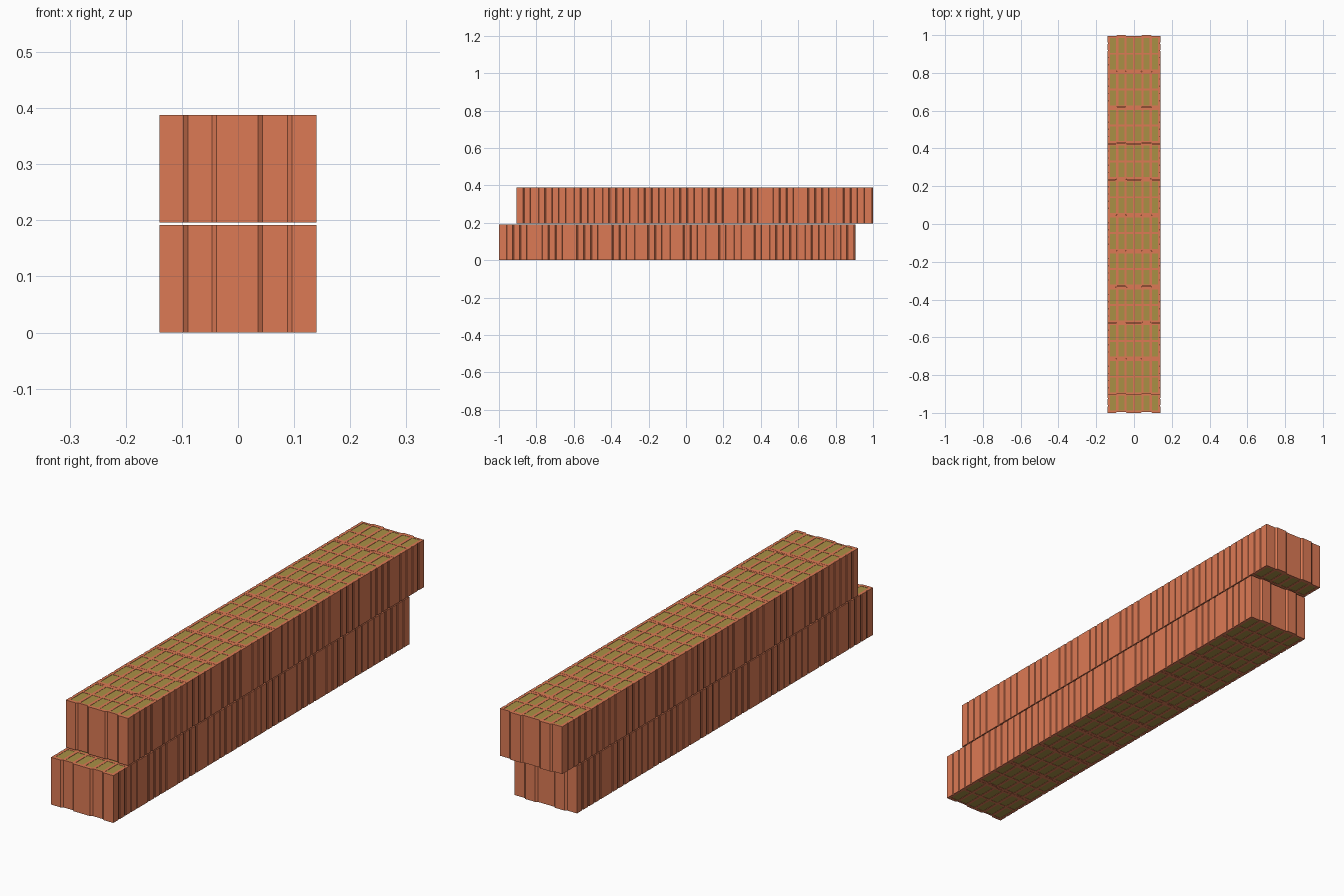
import bpy

if "Cube" in bpy.data.objects:
    bpy.data.objects.remove(bpy.data.objects["Cube"])

PITCH, BODY, W, H = 0.19, 0.189, 0.14, 0.192   # brick spacing, length, half width, height
KEY = 0.006                                    # depth of tongue and groove


def material(name, rgb):
    m = bpy.data.materials.new(name)
    m.diffuse_color = (*rgb, 1)
    m.use_nodes = True
    m.node_tree.nodes["Principled BSDF"].inputs["Base Color"].default_value = m.diffuse_color
    return m


clay = material("clay", (0.72, 0.195, 0.09))
wool = material("insulation", (0.40, 0.28, 0.06))


def rect(x0, y0, x1, y1):
    return [(x0, y0), (x1, y0), (x1, y1), (x0, y1)]


def prism(name, loops, height):
    """Extruded flat shape; inner loops become through holes."""
    c = bpy.data.curves.new(name, 'CURVE')
    c.dimensions, c.fill_mode, c.extrude = '2D', 'BOTH', height / 2
    for pts in loops:
        s = c.splines.new('POLY')
        s.points.add(len(pts) - 1)
        for p, (x, y) in zip(s.points, pts):
            p.co = (x, y, 0, 1)
        s.use_cyclic_u = True
    tmp = bpy.data.objects.new(name, c)
    bpy.context.collection.objects.link(tmp)
    mesh = bpy.data.meshes.new_from_object(
        tmp.evaluated_get(bpy.context.evaluated_depsgraph_get()))
    bpy.data.objects.remove(tmp)
    mesh.shade_flat()
    return mesh


def course(name, mesh, mat, y, z):
    mesh.materials.clear()
    mesh.materials.append(mat)
    ob = bpy.data.objects.new(name, mesh)
    ob.location = (0, y, z + H / 2)
    bpy.context.collection.objects.link(ob)
    arr = ob.modifiers.new("row", 'ARRAY')
    arr.count = 10
    arr.use_relative_offset = False
    arr.use_constant_offset = True
    arr.constant_offset_displace = (0, PITCH, 0)


# End profile: two key ways, repeated as tongues on the far end
key = [(-W, 0), (-0.097, 0), (-0.089, KEY), (-0.046, KEY), (-0.038, 0),
       (0.036, 0), (0.044, KEY), (0.088, KEY), (0.096, 0), (W, 0)]

# Side profile: four shallow V-like grooves
side = []
for k in range(1, 5):
    y = 0.038 * k
    side += [(W, y - 0.004), (W - 0.003, y - 0.002),
             (W - 0.003, y + 0.002), (W, y + 0.004)]
outline = (key + side + [(x, y + BODY) for x, y in reversed(key)]
           + [(-x, y) for x, y in reversed(side)])

# Insulation chambers: six columns of two slots
slots = []
for i in range(6):
    x = (i - 2.5) * 0.0445
    for y in (0.0525, 0.1405):
        slots.append(rect(x - 0.0165, y - 0.039, x + 0.0165, y + 0.039))

brick = prism("brick", [outline] + slots, H)
fill = prism("insulation", slots, H - 0.002)

# Two courses in running bond
for label, y, z in (("lower", -1.0, 0.0), ("upper", -0.905, 0.196)):
    course(label + "_bricks", brick, clay, y, z)
    course(label + "_insulation", fill, wool, y, z)
